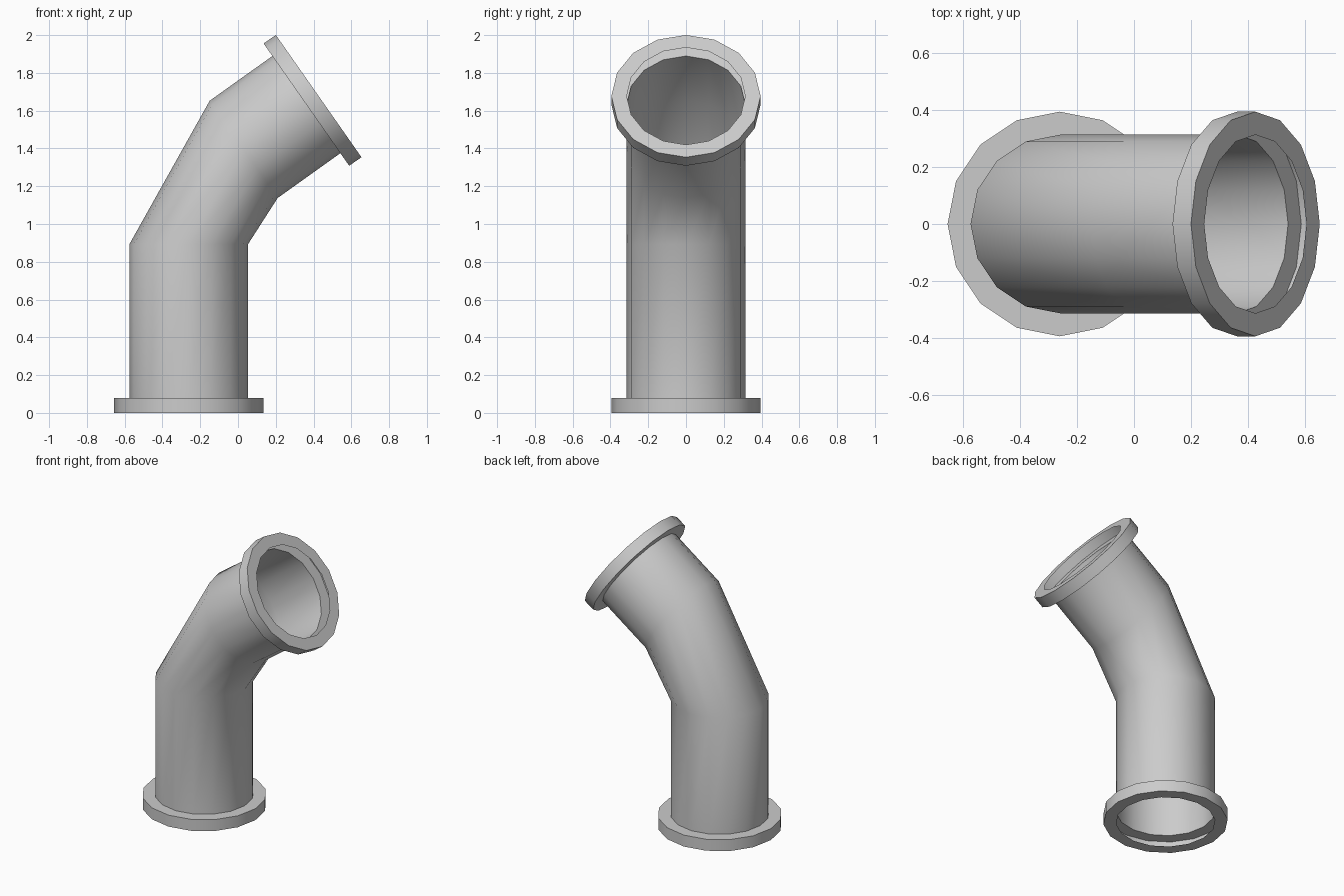
import bpy, bmesh
from math import radians, sin, cos, tau
from mathutils import Vector

if "Cube" in bpy.data.objects:
    bpy.data.objects.remove(bpy.data.objects["Cube"])

SIDES = 16
R_PIPE, R_FLANGE = 0.314, 0.395
TILT = radians(55)


def loft(name, rings):
    """Skin a run of rings, each given as (x, z, tilt, radius)."""
    bm = bmesh.new()
    loops = []
    for x, z, tilt, r in rings:
        u = Vector((cos(tilt), 0, -sin(tilt)))
        v = Vector((0, 1, 0))
        c = Vector((x, 0, z))
        loops.append([bm.verts.new(c + r * (cos(a) * u + sin(a) * v))
                      for a in (tau * i / SIDES for i in range(SIDES))])
    for a, b in zip(loops, loops[1:]):
        for i in range(SIDES):
            j = (i + 1) % SIDES
            bm.faces.new((a[i], a[j], b[j], b[i]))
    mesh = bpy.data.meshes.new(name)
    bm.to_mesh(mesh)
    bm.free()
    obj = bpy.data.objects.new(name, mesh)
    bpy.context.collection.objects.link(obj)
    bpy.ops.object.select_all(action='DESELECT')
    obj.select_set(True)
    bpy.context.view_layer.objects.active = obj
    bpy.ops.object.shade_smooth_by_angle(angle=radians(40))
    return obj


def flange(name, start, end):
    """Hollow collar, open on the bore side."""
    return loft(name, [(*start, R_PIPE), (*start, R_FLANGE),
                       (*end, R_FLANGE), (*end, R_PIPE)])


# collar planes: (x, z, tilt)
base_out, base_in = (-0.261, 0.0, 0), (-0.261, 0.08, 0)
top_in, top_out = (0.362, 1.632, TILT), (0.427, 1.677, TILT)

# bent open pipe
loft("pipe", [(*base_in, R_PIPE), (-0.261, 0.893, 0, R_PIPE),
              (0.03, 1.395, TILT, R_PIPE), (*top_in, R_PIPE)])

# end collars
flange("base_flange", base_out, base_in)
flange("top_flange", top_in, top_out)
